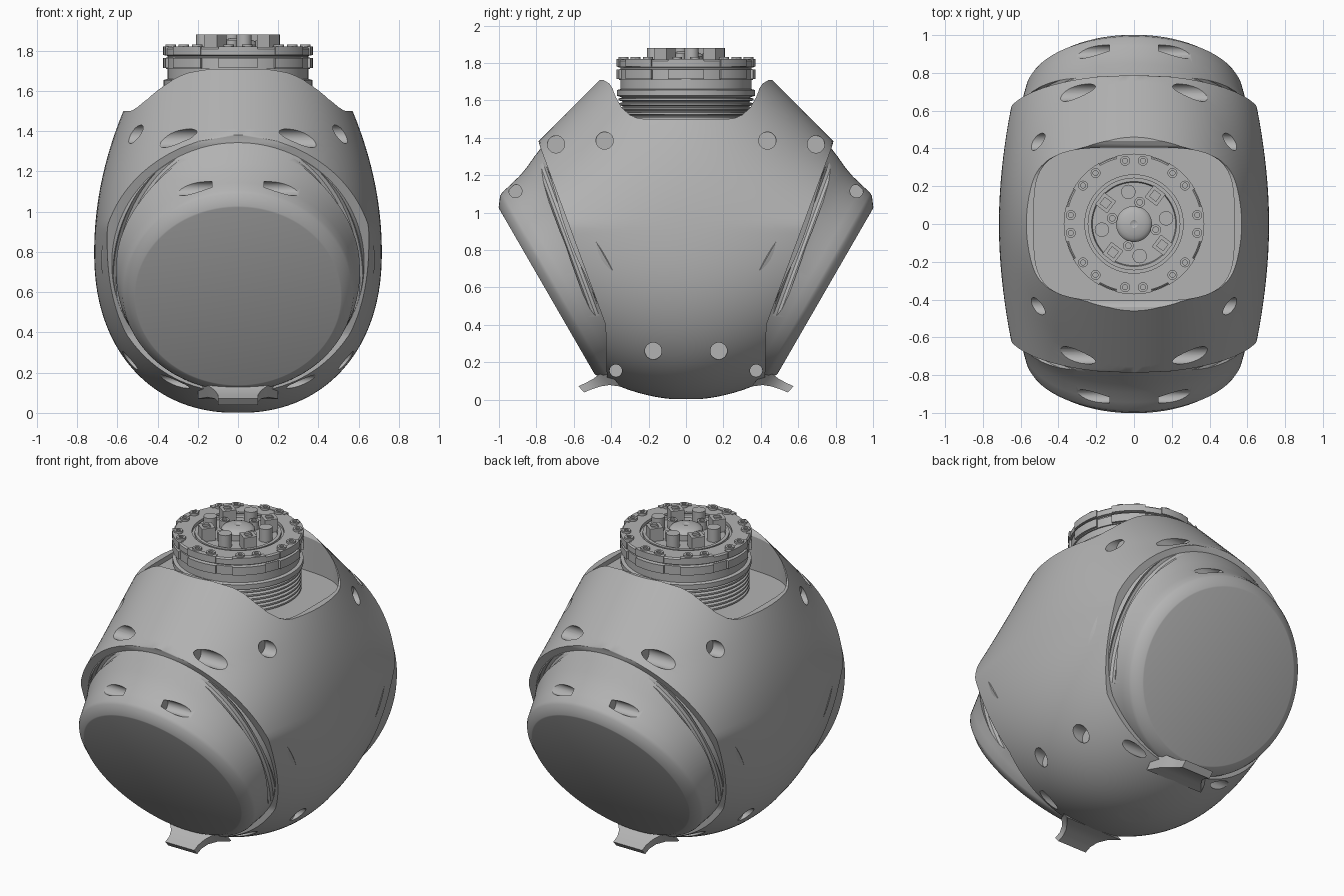
import bpy, bmesh
from math import sin, cos, pi, sqrt, radians
from mathutils import Matrix, Vector

if "Cube" in bpy.data.objects:
    bpy.data.objects.remove(bpy.data.objects["Cube"])

grey = bpy.data.materials.new("satin_grey")
grey.use_nodes = True
grey.diffuse_color = (0.45, 0.45, 0.45, 1)
grey.node_tree.nodes["Principled BSDF"].inputs["Base Color"].default_value = (0.45, 0.45, 0.45, 1)


def loft(bm, rings, matrix=Matrix()):
    """Skin a stack of equal closed rings and cap both ends."""
    rows = [[bm.verts.new(matrix @ Vector(p)) for p in ring] for ring in rings]
    n = len(rows[0])
    for a, b in zip(rows, rows[1:]):
        for i in range(n):
            j = (i + 1) % n
            bm.faces.new((a[i], a[j], b[j], b[i]))
    bm.faces.new(rows[0][::-1])
    bm.faces.new(rows[-1])


def lathe(bm, profile, matrix=Matrix(), segments=96):
    """Turn (radius, height) points about z."""
    turn = [2 * pi * i / segments for i in range(segments)]
    loft(bm, [[(r * cos(a), r * sin(a), z) for a in turn] for r, z in profile], matrix)


def finish(bm, name):
    bmesh.ops.remove_doubles(bm, verts=bm.verts, dist=1e-5)
    bmesh.ops.recalc_face_normals(bm, faces=bm.faces)
    mesh = bpy.data.meshes.new(name)
    bm.to_mesh(mesh)
    bm.free()
    obj = bpy.data.objects.new(name, mesh)
    bpy.context.collection.objects.link(obj)
    mesh.materials.append(grey)
    return obj


def activate(obj):
    bpy.ops.object.select_all(action='DESELECT')
    obj.select_set(True)
    bpy.context.view_layer.objects.active = obj


def cut(obj, cutter):
    mod = obj.modifiers.new("cut", 'BOOLEAN')
    mod.operation, mod.solver, mod.object = 'DIFFERENCE', 'EXACT', cutter
    activate(obj)
    bpy.ops.object.modifier_apply(modifier=mod.name)


def smooth(obj, angle=30):
    activate(obj)
    bpy.ops.object.shade_smooth_by_angle(angle=radians(angle))


# Shell dimensions by height
def half_width(z):
    if z < 0.8:
        return 0.715 * (1 - ((0.8 - z) / 0.8) ** 2.2) ** (1 / 2.2)
    return 0.715 * (1 - 0.414 * (z - 0.8) ** 2)


def barrel_depth(z):
    low = 1.33 * sqrt(z) + 0.3 * z * z
    high = 2.17 - z + 1.5 * max(0, 1.38 - z) ** 2
    return min(low, high)


def seam_depth(z):
    return 0.43 + 0.368 * (z - 0.4) if z > 0.4 else 0.42 + 0.025 * z


def shell_ring(z, n=44):
    w, d = half_width(z), barrel_depth(z)
    c = min(d, seam_depth(z))
    side = []
    for i in range(n + 1):
        y = c * sin(-pi / 2 + pi * i / n)
        side.append((w * sqrt(max(0, 1 - (y / d) ** 2)), y, z))
    return side + [(-x, y, z) for x, y, z in reversed(side)]


bm = bmesh.new()
loft(bm, [shell_ring(0.003 + 1.707 * (i / 80) ** 1.6) for i in range(81)])
shell = finish(bm, "main_shell")

# Arm stubs, tilted 30 degrees below level
arm_profile = [(0.55, 0.3), (0.68, 0.5), (0.655, 0.56), (0.627, 0.62), (0.605, 0.68), (0.588, 0.75),
               (0.575, 0.805), (0.565, 0.822), (0.517, 0.858), (0.51, 0.86)]
arms = []
for s, name in ((-1, "front_arm"), (1, "back_arm")):
    bm = bmesh.new()
    lathe(bm, arm_profile, Matrix.Translation((0, 0, 1.01)) @ Matrix.Rotation(-s * radians(120), 4, 'X'), 128)
    arms.append(finish(bm, name))

# Screw bores running sideways into shell and arms: y, z, radius, floor x
bm = bmesh.new()
for y, z, r, floor in ((0.695, 1.365, 0.046, 0.2), (0.435, 1.385, 0.046, 0.46), (0.912, 1.115, 0.035, 0.13),
                       (0.175, 0.26, 0.045, 0.49), (0.375, 0.155, 0.033, 0.2)):
    for sx in (-1, 1):
        for sy in (-1, 1):
            place = Matrix.Translation((0, sy * y, z)) @ Matrix.Rotation(sx * pi / 2, 4, 'Y')
            lathe(bm, [(r, floor), (r, 0.9)], place, 32)
bores = finish(bm, "bore_cutter")

# Hollow under the flange and the saddle opening between the flaps
bm = bmesh.new()
outline = []
for i in range(96):
    c, s = cos(2 * pi * i / 96), sin(2 * pi * i / 96)
    k = (c ** 4 + s ** 4) ** -0.25
    outline.append((0.53 * c * k, 0.405 * s * k))
loft(bm, [[(x, y, z) for x, y in outline] for z in (1.47, 1.95)])
hollow = finish(bm, "hollow_cutter")

half = [(0.22, 1.5), (0.26, 1.505), (0.3, 1.522), (0.345, 1.562), (0.372, 1.615),
        (0.39, 1.66), (0.41, 1.69), (0.44, 1.708), (0.46, 1.9)]
bm = bmesh.new()
section = half + [(-y, z) for y, z in reversed(half)]
loft(bm, [[(x, y, z) for y, z in section] for x in (-0.9, 0.9)])
saddle = finish(bm, "saddle_cutter")

# Curved slots along the seam on both sides of each arm
slots = []
for sy in (-1, 1):
    curve = bpy.data.curves.new("slot_path", 'CURVE')
    curve.dimensions = '3D'
    curve.bevel_depth, curve.bevel_resolution, curve.use_fill_caps = 0.028, 3, True
    for sx in (-1, 1):
        line = curve.splines.new('POLY')
        line.points.add(32)
        for i, p in enumerate(line.points):
            a = radians(27 + 80 * i / 32)
            z = 0.65 + 0.72 * cos(a)
            p.co = (sx * 0.6 * sin(a), sy * (seam_depth(z) + 0.032), z, 1)
    path = bpy.data.objects.new("slot_path", curve)
    bpy.context.collection.objects.link(path)
    bpy.context.view_layer.update()
    mesh = bpy.data.meshes.new_from_object(path.evaluated_get(bpy.context.evaluated_depsgraph_get()))
    bpy.data.objects.remove(path)
    bm = bmesh.new()
    bm.from_mesh(mesh)
    slots.append(finish(bm, "slot_cutter"))

for cutter in (hollow, saddle, bores):
    cut(shell, cutter)
for arm, slot in zip(arms, slots):
    cut(arm, bores)
    cut(arm, slot)
for cutter in [hollow, saddle, bores] + slots:
    bpy.data.objects.remove(cutter)
for obj in [shell] + arms:
    smooth(obj)

# Flared lip tabs under each arm: half width, top (y, z), bottom (y, z)
tab = [(0.2, 0.43, 0.17, 0.35, 0.07), (0.15, 0.46, 0.138, 0.41, 0.078), (0.115, 0.495, 0.112, 0.46, 0.07),
       (0.1, 0.535, 0.09, 0.505, 0.055), (0.1, 0.575, 0.072, 0.545, 0.038)]
for s, name in ((-1, "front_tab"), (1, "back_tab")):
    bm = bmesh.new()
    loft(bm, [[(-w, s * ty, tz), (w, s * ty, tz), (w, s * by, bz), (-w, s * by, bz)] for w, ty, tz, by, bz in tab])
    smooth(finish(bm, name))

# Ribbed neck
ribs = [(0.33, 1.45)]
for i in range(6):
    z = 1.47 + 0.025 * i
    ribs += [(0.34, z), (0.36, z + 0.005), (0.36, z + 0.015), (0.34, z + 0.02)]
ribs += [(0.355, 1.62), (0.37, 1.625), (0.37, 1.655), (0.35, 1.66), (0.35, 1.72)]
bm = bmesh.new()
lathe(bm, ribs)
smooth(finish(bm, "ribbed_neck"))

# Flange ring with a recessed centre
bm = bmesh.new()
lathe(bm, [(0.33, 1.71), (0.358, 1.71), (0.358, 1.765), (0.35, 1.768), (0.35, 1.775), (0.366, 1.778), (0.366, 1.81),
           (0.358, 1.818), (0.26, 1.818), (0.26, 1.80), (0.245, 1.80), (0.245, 1.815), (0.225, 1.815), (0.22, 1.80)])
smooth(finish(bm, "flange_ring"))

# Clamp blocks around the flange
bm = bmesh.new()
for k in range(8):
    arc = [k * pi / 4 + radians(-15 + 3 * i) for i in range(11)]
    edge = [(r, a) for r, row in ((0.372, arc), (0.34, arc[::-1])) for a in row]
    loft(bm, [[(r * cos(a), r * sin(a), z) for r, a in edge] for z in (1.715, 1.765)])
    loft(bm, [[(r * cos(a), r * sin(a), z) for r, a in edge] for z in (1.78, 1.822)])
smooth(finish(bm, "clamp_blocks"))

# Socket bolts in pairs
bm = bmesh.new()
for k in range(8):
    for off in (-8, 8):
        a = k * pi / 4 + radians(off)
        place = Matrix.Translation((0.338 * cos(a), 0.338 * sin(a), 0))
        lathe(bm, [(0.026, 1.8), (0.026, 1.832), (0.013, 1.832), (0.013, 1.824)], place, 20)
smooth(finish(bm, "flange_bolts"))

# Coupling posts, pins and centre dome
bm = bmesh.new()
for k in range(4):
    spin = Matrix.Rotation(k * pi / 2, 4, 'Z')
    lathe(bm, [(0.038, 1.79), (0.038, 1.88)], spin @ Matrix.Translation((0.17, 0.03, 0)), 28)
    lathe(bm, [(0.028, 1.79), (0.028, 1.85), (0.015, 1.85), (0.015, 1.84)],
          spin @ Matrix.Translation((0.03, 0.115, 0)), 24)
    block = spin @ Matrix.Translation((0.112, 0.15, 0)) @ Matrix.Rotation(radians(53), 4, 'Z')
    lathe(bm, [(0.056, 1.79), (0.056, 1.88), (0.03, 1.88), (0.03, 1.865)],
          block @ Matrix.Rotation(pi / 4, 4, 'Z'), 4)
smooth(finish(bm, "coupling_posts"))

bm = bmesh.new()
dome = [(0.095, 1.79), (0.095, 1.835)] + [(0.093 * cos(a), 1.835 + 0.03 * sin(a)) for a in (0.3, 0.6, 0.9, 1.2, 1.35)]
lathe(bm, dome + [(0.012, 1.86)], segments=48)
smooth(finish(bm, "centre_dome"))
